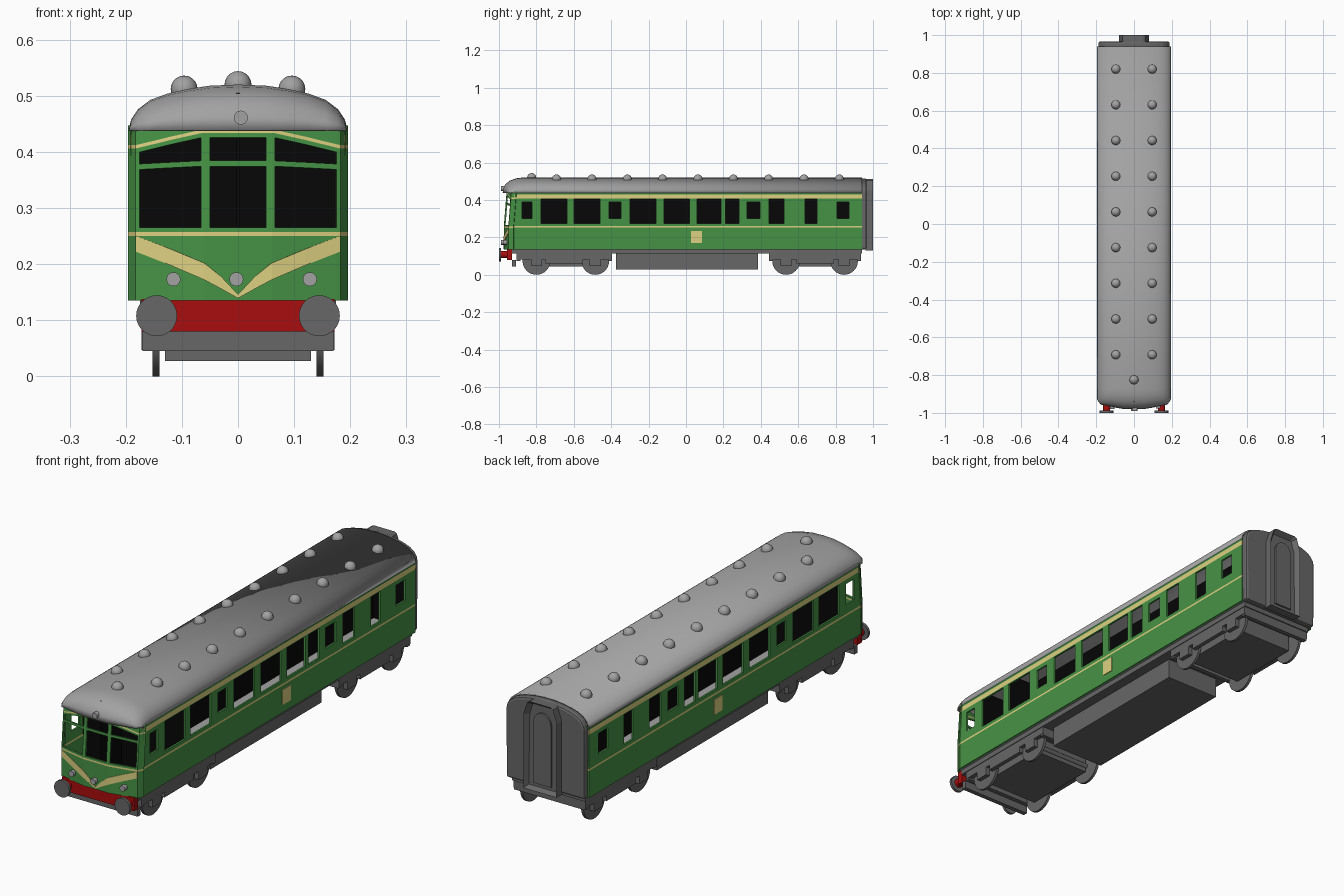
import bpy, bmesh, math
from mathutils import Matrix

if "Cube" in bpy.data.objects:
    bpy.data.objects.remove(bpy.data.objects["Cube"])


def material(name, rgb):
    m = bpy.data.materials.new(name)
    m.diffuse_color = (*rgb, 1)
    m.use_nodes = True
    m.node_tree.nodes["Principled BSDF"].inputs["Base Color"].default_value = m.diffuse_color
    return m


GREEN = material("green paint", (0.062, 0.29, 0.06))
CREAM = material("cream paint", (0.72, 0.63, 0.22))
BLACK = material("interior black", (0.002, 0.002, 0.002))
ROOF = material("roof grey", (0.36, 0.36, 0.36))
DARK = material("underframe grey", (0.135, 0.135, 0.135))
RED = material("buffer red", (0.40, 0.004, 0.004))


def finish(name, bm, mats, smooth=None, solid=0, bevel=0):
    me = bpy.data.meshes.new(name)
    bmesh.ops.recalc_face_normals(bm, faces=bm.faces)
    bm.to_mesh(me)
    bm.free()
    for m in mats:
        me.materials.append(m)
    ob = bpy.data.objects.new(name, me)
    bpy.context.collection.objects.link(ob)
    if smooth:
        bpy.ops.object.select_all(action='DESELECT')
        ob.select_set(True)
        bpy.context.view_layer.objects.active = ob
        bpy.ops.object.shade_smooth_by_angle(angle=math.radians(smooth))
    if solid:
        mod = ob.modifiers.new("thickness", 'SOLIDIFY')
        mod.thickness, mod.offset = solid, 0
    if bevel:
        mod = ob.modifiers.new("bevel", 'BEVEL')
        mod.width, mod.segments, mod.limit_method = bevel, 2, 'ANGLE'
    return ob


def box(name, x0, x1, y0, y1, z0, z1, mat, bevel=0):
    bm = bmesh.new()
    bmesh.ops.create_cube(bm, size=1)
    for v in bm.verts:
        v.co = ((x0 + x1) / 2 + v.co.x * (x1 - x0), (y0 + y1) / 2 + v.co.y * (y1 - y0),
                (z0 + z1) / 2 + v.co.z * (z1 - z0))
    return finish(name, bm, [mat], bevel=bevel)


def cylinder(name, loc, r, depth, mat, axis='Y', seg=28, r2=None):
    bm = bmesh.new()
    rot = Matrix.Rotation(math.pi / 2, 4, 'X' if axis == 'Y' else 'Y')
    bmesh.ops.create_cone(bm, cap_ends=True, segments=seg, radius1=r, radius2=r if r2 is None else r2,
                          depth=depth, matrix=Matrix.Translation(loc) @ rot)
    return finish(name, bm, [mat], smooth=40)


def dome(name, loc, r):
    bm = bmesh.new()
    bmesh.ops.create_uvsphere(bm, u_segments=16, v_segments=10, radius=r, matrix=Matrix.Translation(loc))
    return finish(name, bm, [ROOF], smooth=60)


def grid(name, us, vs, pos, paint, mats, solid=0.008, smooth=None):
    """Sheet of cells; paint(u, v) gives a material index, or None for an opening."""
    bm = bmesh.new()
    cache = {}

    def vert(i, j):
        if (i, j) not in cache:
            cache[i, j] = bm.verts.new(pos(us[i], vs[j]))
        return cache[i, j]
    for i in range(len(us) - 1):
        for j in range(len(vs) - 1):
            m = paint((us[i] + us[i + 1]) / 2, (vs[j] + vs[j + 1]) / 2)
            if m is not None:
                f = bm.faces.new([vert(i, j), vert(i + 1, j), vert(i + 1, j + 1), vert(i, j + 1)])
                f.material_index = m
    return finish(name, bm, mats, smooth=smooth, solid=solid)


def prism(pts, y0, y1):
    bm = bmesh.new()
    a = [bm.verts.new((x, y0, z)) for x, z in pts]
    b = [bm.verts.new((x, y1, z)) for x, z in pts]
    bm.faces.new(a)
    back = bm.faces.new(b)
    for i in range(len(pts)):
        k = (i + 1) % len(pts)
        bm.faces.new([a[i], a[k], b[k], b[i]])
    bmesh.ops.recalc_face_normals(bm, faces=bm.faces)
    return bm, back


W = 0.192


# Plan curve of the cab front
def front_y(x, z=0.2):
    a = abs(x)
    if a < 0.06:
        y = -0.97
    elif a < 0.18:
        y = -0.97 + (a - 0.06) / 0.12 * 0.025
    else:
        y = -0.945 + (a - 0.18) / (W - 0.18) * 0.025
    return y + max(0, z - 0.26) * 0.08


# Side walls with window openings and cream stripes
tall = [(-.775, -.636), (-.60, -.46), (-.30, -.16), (-.118, .02), (.06, .187),
        (.21, .283), (.444, .524), (.636, .70)]
small = [(-.877, -.823), (-.412, -.348), (.326, .396), (.807, .872)]
ys = sorted([-0.92, 0.94] + [y for w in tall + small for y in w])
zs = [.135, .252, .26, .275, .30, .39, .405, .409, .43, .447]


def side_paint(y, z):
    if any(a < y < b for a, b in tall) and .275 < z < .405:
        return None
    if any(a < y < b for a, b in small) and .30 < z < .39:
        return None
    return 1 if .252 < z < .26 or .409 < z < .43 else 0


for s, side in ((1, "right"), (-1, "left")):
    grid(side + "_side_wall", ys, zs, lambda y, z: (s * (W - .004), y, z), side_paint, [GREEN, CREAM])
    box(side + "_side_panel", s * W - .003, s * W + .003, .027, .085, .17, .235, CREAM)

# Cab front: three panes, transom and top stripe dropping towards the corners
half = [.05, .06, .065, .12, .175, .18, W]
xs = [-x for x in reversed(half)] + half
fz = [.135, .25, .257, .265, .374, .384, .425, .433, .439, .447]


def front_pos(x, z):
    k = min(1, max(0, abs(x) - .07) / .11)
    zz = z - k * (.027 if .42 < z < .44 else .006 if .37 < z < .39 else 0)
    return (x, front_y(x, zz), zz)


def front_paint(x, z):
    a = abs(x)
    if (a < .05 or .065 < a < .175) and (.265 < z < .374 or .384 < z < .425):
        return None
    return 1 if .25 < z < .257 or .433 < z < .439 else 0


grid("cab_front", xs, fz, front_pos, front_paint, [GREEN, CREAM])

# Cream chevron on the front
upper = [(0, .146), (.03, .178), (.06, .202), (.12, .227), (.181, .25)]
lower = [(0, .139), (.03, .156), (.06, .172), (.12, .198), (.181, .222)]
for s, side in ((1, "right"), (-1, "left")):
    grid(side + "_chevron", [0, 1, 2, 3, 4], [0, 1],
         lambda i, j: (s * (upper, lower)[j][i][0], front_y(upper[i][0]) - .005, (upper, lower)[j][i][1]),
         lambda u, v: 0, [CREAM], solid=.004)

# Curved roof with a rounded nose
arc = [(0, .517), (.05, .515), (.09, .509), (.125, .501), (.155, .49), (.176, .474), (.188, .456), (W, .438)]
arc = [(-x, z) for x, z in reversed(arc[1:])] + arc
rows = [(-.977, 0, 1), (-.974, .3, 1), (-.962, .58, .9), (-.94, .8, .7), (-.905, .95, .3),
        (-.87, 1, 0), (.94, 1, 0)]


def roof_pos(i, j):
    x, z = arc[i]
    y, h, w = rows[j]
    return (x, y + w * (front_y(x) + .97), .438 + (z - .438) * h)


grid("roof", list(range(len(arc))), list(range(len(rows))), roof_pos, lambda u, v: 0, [ROOF],
     solid=.006, smooth=40)

# Roof ventilators
for i in range(9):
    for x in (-.096, .096):
        dome("roof_vent", (x, .82 - .189 * i, .512), .024)
dome("front_roof_vent", (0, -.825, .52), .024)

# Rear end and gangway with a recessed arched door
end = [(x * .985, z - .002) for x, z in arc] + [(.187, .135), (-.187, .135)]
bm, _ = prism(end, .932, .966)
finish("rear_end", bm, [DARK], bevel=.01)
gang = [(.08, .13), (.08, .45), (.062, .505), (.05, .512)]
bm, back = prism(gang + [(-x, z) for x, z in reversed(gang)], .96, 1.0)
finish("gangway_frame", bm, [DARK])
door = [(.05, .15)] + [(.05 * math.cos(t * math.pi / 10), .42 + .05 * math.sin(t * math.pi / 10))
                       for t in range(11)] + [(-.05, .15)]
me = bpy.data.objects["gangway_frame"].data
bm = bmesh.new()
bm.from_mesh(me)
face = max(bm.faces, key=lambda f: f.calc_center_median().y)
bmesh.ops.inset_region(bm, faces=[face], thickness=.016, depth=0)
bmesh.ops.translate(bm, verts=face.verts, vec=(0, -.022, 0))
bm.to_mesh(me)
bm.free()
bm, _ = prism([(x * .85, z * .97 + .012) for x, z in door], .97, .986)
finish("gangway_door", bm, [DARK])

# Interior floor and black partitions seen through the windows
box("floor", -.186, .186, -.938, .94, .137, .155, ROOF)
box("centre_partition", -.004, .004, -.94, .93, .15, .505, BLACK)
for y in (-.80, -.615, .925):
    box("bulkhead", -.18, .18, y - .003, y + .003, .15, .465, BLACK)

# Underframe and equipment box
box("underframe", -.175, .175, -.93, .94, .115, .138, DARK)
box("equipment_box", -.13, .13, -.375, .385, .027, .13, DARK)

# Bogies with wheels and axle boxes
for y0, y1, axles in ((-.905, -.395, (-.80, -.485)), (.445, .935, (.535, .845))):
    mid = (y0 + y1) / 2
    box("bogie_centre", -.135, .135, mid - .17, mid + .17, .045, .13, DARK)
    for s in (1, -1):
        x0, x1 = sorted((s * .153, s * .172))
        box("bogie_side_frame", x0, x1, y0, y1, .083, .137, DARK)
        box("bogie_side_step", x0, x1, mid - .10, mid + .10, .06, .085, DARK)
        for y in axles:
            cylinder("wheel", (s * .146, y, .074), .074, .012, DARK, 'X', 32)
            box("axle_box", x0, x1, y - .03, y + .03, .047, .09, DARK)
    for y in axles:
        cylinder("axle", (0, y, .074), .012, .29, DARK, 'X', 12)
    for y in (y0, y1 - .02):
        box("bogie_end_bar", -.17, .17, y, y + .02, .075, .13, DARK)
box("front_step_beam", -.17, .17, -.93, -.91, .045, .08, DARK)

# Red buffer beam and buffers
box("buffer_beam", -.172, .172, -.958, -.93, .08, .138, RED)
for x in (-.145, .145):
    cylinder("buffer_shank", (x, -.97, .108), .019, .04, RED)
    cylinder("buffer_head", (x, -.994, .108), .0365, .012, DARK)

# Lamps
for x, z in ((-.115, .173), (-.003, .173), (.128, .173), (.005, .461)):
    cylinder("lamp", (x, front_y(x) - .008, z), .0125, .024, ROOF, seg=20)
